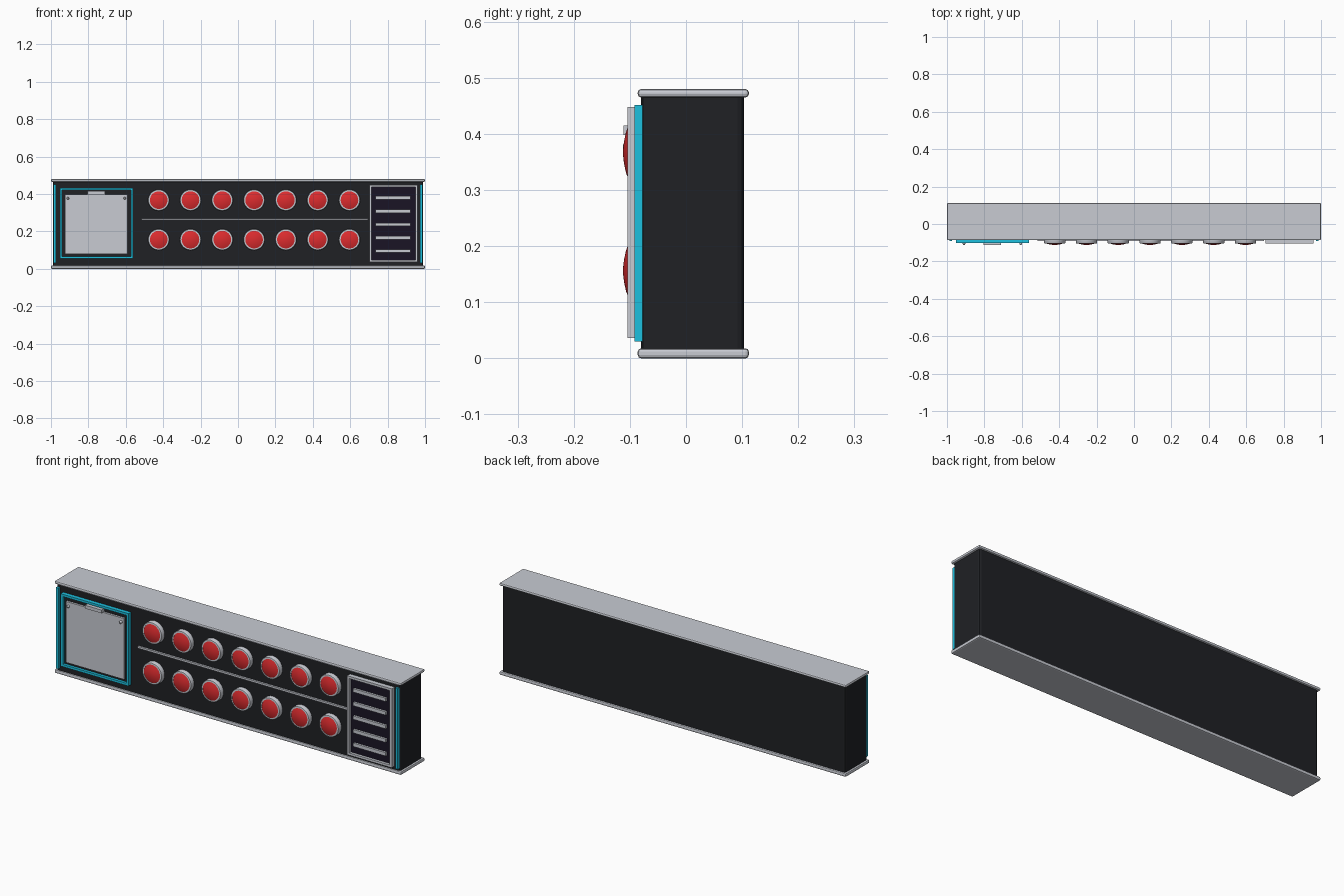
import bpy, bmesh, math
from mathutils import Matrix

if "Cube" in bpy.data.objects:
    bpy.data.objects.remove(bpy.data.objects["Cube"])


def material(name, rgb):
    m = bpy.data.materials.new(name)
    m.diffuse_color = (*rgb, 1)
    m.use_nodes = True
    m.node_tree.nodes["Principled BSDF"].inputs["Base Color"].default_value = m.diffuse_color
    return m


DARK = material("dark_shell", (0.014, 0.015, 0.018))
VENT = material("vent_black", (0.010, 0.007, 0.018))
CYAN = material("cyan_trim", (0.012, 0.53, 0.74))
RED = material("red_lens", (0.72, 0.025, 0.028))
TRIM = material("pale_metal", (0.58, 0.60, 0.65))


def finish(name, bm, mat=TRIM, smooth=False):
    bmesh.ops.recalc_face_normals(bm, faces=bm.faces)
    me = bpy.data.meshes.new(name)
    bm.to_mesh(me)
    bm.free()
    ob = bpy.data.objects.new(name, me)
    bpy.context.collection.objects.link(ob)
    me.materials.append(mat)
    if smooth:
        bpy.ops.object.select_all(action='DESELECT')
        ob.select_set(True)
        bpy.context.view_layer.objects.active = ob
        bpy.ops.object.shade_smooth_by_angle(angle=math.radians(35))
    return ob


def box(name, x, y, z, mat=TRIM, bevel=0, segs=2, vertical=False):
    bm = bmesh.new()
    bmesh.ops.create_cube(bm, size=1)
    for v in bm.verts:
        v.co = [(r[0] + r[1]) / 2 + c * (r[1] - r[0]) for c, r in zip(v.co, (x, y, z))]
    if bevel:
        edges = [e for e in bm.edges if not vertical
                 or abs(e.verts[0].co.z - e.verts[1].co.z) > 1e-4]
        bmesh.ops.bevel(bm, geom=edges, offset=bevel, segments=segs,
                        profile=0.5, affect='EDGES')
    return finish(name, bm, mat)


def frame(name, x, y, z, w, mat=TRIM):
    # rectangular ring: four rails with a square section
    bm = bmesh.new()
    rings = []
    for inset, yy in ((0, y[1]), (0, y[0]), (w, y[0]), (w, y[1])):
        xs, zs = (x[0] + inset, x[1] - inset), (z[0] + inset, z[1] - inset)
        rings.append([bm.verts.new((xs[i], yy, zs[j]))
                      for i, j in ((0, 0), (1, 0), (1, 1), (0, 1))])
    for k in range(4):
        a, b = rings[k], rings[(k + 1) % 4]
        for i in range(4):
            j = (i + 1) % 4
            bm.faces.new((a[i], a[j], b[j], b[i]))
    return finish(name, bm, mat)


def lathe(name, profile, x, z, mat=TRIM, n=32):
    # revolve (radius, y) profile around the y axis
    bm = bmesh.new()
    vs = [bm.verts.new((r, y, 0)) for r, y in profile]
    es = [bm.edges.new(p) for p in zip(vs, vs[1:])]
    bmesh.ops.spin(bm, geom=vs + es, cent=(0, 0, 0), axis=(0, 1, 0),
                   angle=math.tau, steps=n)
    bmesh.ops.remove_doubles(bm, verts=bm.verts, dist=1e-5)
    bmesh.ops.transform(bm, matrix=Matrix.Translation((x, 0, z)), verts=bm.verts)
    return finish(name, bm, mat, True)


# shell with rounded corners, and the two end plates
box("shell", (-0.99, 0.99), (-0.08, 0.103), (0.004, 0.476), DARK, 0.011, 2, True)
box("bottom_plate", (-1, 1), (-0.086, 0.112), (0, 0.018), TRIM, 0.006)
box("top_plate", (-1, 1), (-0.086, 0.112), (0.465, 0.48), TRIM, 0.006)

# glowing side strips
for side, s in (("left", -1), ("right", 1)):
    box(side + "_strip", (s * 0.979 - 0.007, s * 0.979 + 0.007),
        (-0.092, -0.075), (0.03, 0.452), CYAN)

# notice board on the left
box("board_backing", (-0.945, -0.57), (-0.087, -0.078), (0.06, 0.425), DARK)
frame("board_frame", (-0.952, -0.561), (-0.101, -0.078), (0.054, 0.432), 0.012, CYAN)
box("board_sheet", (-0.925, -0.59), (-0.098, -0.08), (0.08, 0.398))
box("board_clip", (-0.805, -0.71), (-0.111, -0.08), (0.398, 0.415))
for i, x in enumerate((-0.909, -0.605)):
    lathe(f"board_pin_{i}", [(0.007, -0.09), (0.007, -0.107), (0.004, -0.112),
                             (0, -0.112)], x, 0.377, TRIM, 12)

# two rows of domed lamps with bezels
for row, z in enumerate((0.156, 0.367)):
    for i in range(7):
        x = -0.424 + 0.17 * i
        lathe(f"lamp_bezel_{row}_{i}", [(0.057, -0.078), (0.057, -0.1), (0.055, -0.103),
              (0.052, -0.104), (0.047, -0.104), (0.047, -0.085)], x, z)
        lathe(f"lamp_lens_{row}_{i}", [(0.047, -0.103), (0.036, -0.107),
              (0.022, -0.110), (0.01, -0.1118), (0, -0.112)], x, z, RED)
box("divider", (-0.516, 0.694), (-0.09, -0.078), (0.260, 0.270))

# vent panel on the right
box("vent_backing", (0.705, 0.955), (-0.09, -0.078), (0.04, 0.443), VENT)
frame("vent_frame", (0.702, 0.96), (-0.104, -0.078), (0.036, 0.448), 0.012)
for i in range(5):
    z = 0.095 + 0.071 * i
    box(f"vent_slat_{i}", (0.735, 0.923), (-0.101, -0.085), (z - 0.009, z + 0.009))
